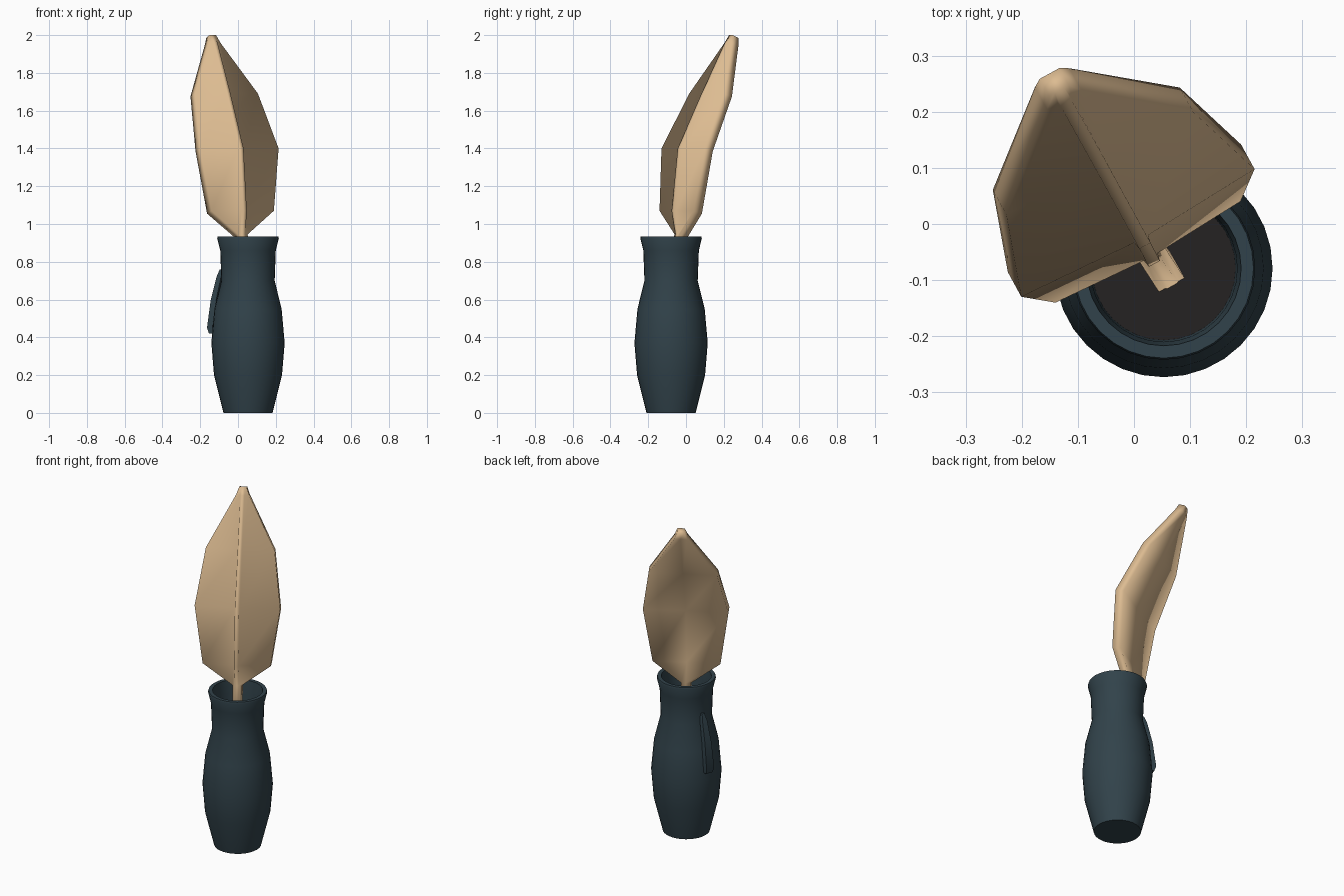
import bpy, bmesh, math
from mathutils import Vector

cube = bpy.data.objects.get("Cube")
if cube:
    bpy.data.objects.remove(cube, do_unlink=True)


def material(name, rgb):
    mat = bpy.data.materials.new(name)
    mat.use_nodes = True
    mat.diffuse_color = (*rgb, 1)
    mat.node_tree.nodes["Principled BSDF"].inputs["Base Color"].default_value = (*rgb, 1)
    return mat


teal = material("dark teal", (0.031, 0.055, 0.069))
tan = material("tan", (0.72, 0.50, 0.285))
soil_black = material("soil black", (0.018, 0.016, 0.016))


def loft(name, rings, mat, angle):
    """Skin a list of equal closed rings and cap both ends."""
    bm = bmesh.new()
    loops = [[bm.verts.new(p) for p in ring] for ring in rings]
    n = len(loops[0])
    for a, b in zip(loops, loops[1:]):
        for i in range(n):
            j = (i + 1) % n
            bm.faces.new((a[i], a[j], b[j], b[i]))
    bm.faces.new(loops[0][::-1])
    bm.faces.new(loops[-1])
    bmesh.ops.recalc_face_normals(bm, faces=bm.faces)
    mesh = bpy.data.meshes.new(name)
    bm.to_mesh(mesh)
    bm.free()
    obj = bpy.data.objects.new(name, mesh)
    bpy.context.collection.objects.link(obj)
    mesh.materials.append(mat)
    bpy.ops.object.select_all(action='DESELECT')
    obj.select_set(True)
    bpy.context.view_layer.objects.active = obj
    if angle is None:
        bpy.ops.object.shade_smooth()
    else:
        bpy.ops.object.shade_smooth_by_angle(angle=math.radians(angle))
    return obj


# Vase: outer wall, rim and inner wall as one turned profile
CENTRE = Vector((0.053, -0.079, 0))
SIDES = 32


def circle(r, z):
    return [CENTRE + Vector((r * math.cos(t), r * math.sin(t), z))
            for t in (2 * math.pi * i / SIDES for i in range(SIDES))]


profile = [(0.13, 0), (0.18, 0.2), (0.194, 0.37), (0.178, 0.55), (0.141, 0.7),
           (0.147, 0.86), (0.163, 0.925), (0.16, 0.935), (0.138, 0.935),
           (0.131, 0.86), (0.128, 0.72)]
loft("vase", [circle(r, z) for r, z in profile], teal, 40)
loft("soil", [circle(0.13, 0.71), circle(0.13, 0.725)], soil_black, 30)

# Raised strip on the side of the vase
a = math.radians(162)
out, side = Vector((math.cos(a), math.sin(a), 0)), Vector((-math.sin(a), math.cos(a), 0))
strip = []
for r, z, half, depth in [(0.185, 0.42, 0.022, 0.025), (0.19, 0.45, 0.026, 0.03),
                          (0.17, 0.6, 0.022, 0.03), (0.145, 0.72, 0.016, 0.025),
                          (0.14, 0.76, 0.008, 0.015)]:
    strip.append([CENTRE + out * (r + d) + side * s + Vector((0, 0, z))
                  for d, s in ((0, -half), (0, half), (depth, half), (depth, -half))])
loft("side_strip", strip, teal, 40)

# Leaf: thick blade with a raised rib, running down into a square stem
u = Vector((0.877, 0.48, 0))
front = Vector((0.48, -0.877, 0))


def leaf_ring(x, y, z, half, thick, fold, rib):
    t, w = thick / 2, min(0.014, half * 0.5)
    section = [(-half, -t), (-half, t), (-w, t + fold), (-w * 0.8, t + fold + rib),
               (w * 0.8, t + fold + rib), (w, t + fold), (half, t), (half, -t),
               (0, -t + fold * 0.6)]
    return [Vector((x, y, z - (0.015 if f < 0 else 0))) + u * s + front * f
            for s, f in section]


rows = [(0.056, -0.088, 0.72, 0.026, 0.05, 0, 0.002),
        (0.016, -0.026, 0.945, 0.026, 0.05, 0, 0.004),
        (0.013, -0.028, 1.07, 0.188, 0.05, 0.01, 0.014),
        (-0.005, 0.006, 1.40, 0.237, 0.05, 0.012, 0.014),
        (-0.073, 0.13, 1.69, 0.19, 0.05, 0.01, 0.014),
        (-0.135, 0.241, 1.96, 0.035, 0.045, 0.004, 0.008),
        (-0.142, 0.253, 2.0, 0.02, 0.035, 0, 0.001)]
loft("leaf", [leaf_ring(*row) for row in rows], tan, None)
